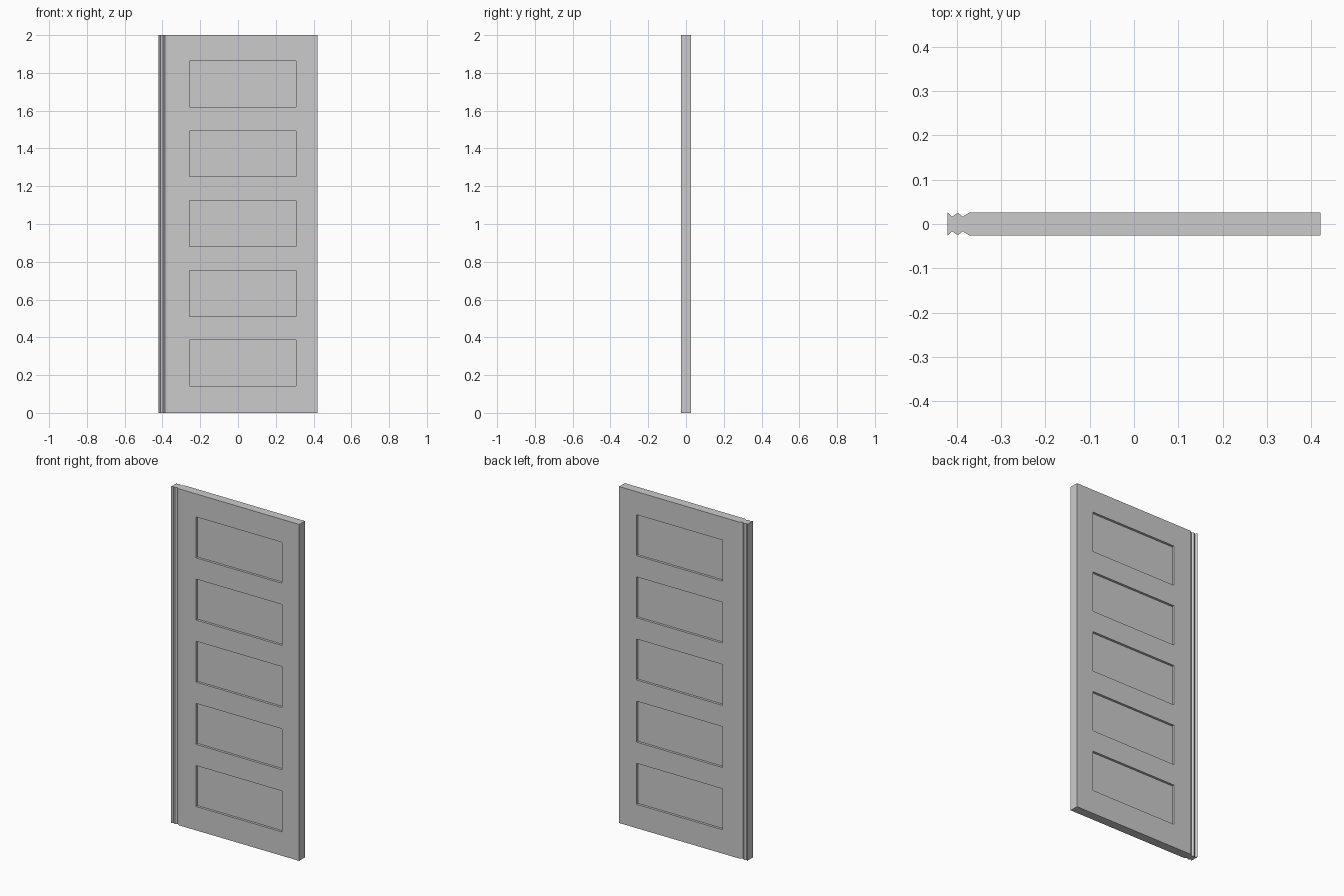
import bpy, bmesh
from mathutils import Vector

if "Cube" in bpy.data.objects:
    bpy.data.objects.remove(bpy.data.objects["Cube"])

HALF_W, HALF_T, HEIGHT = 0.421, 0.0265, 2.0
PANEL_X = (-0.257, 0.308)
PANEL_H, PITCH, FIRST_Z, DEPTH = 0.243, 0.3695, 0.142, 0.014
panels = [(FIRST_Z + i * PITCH, FIRST_Z + i * PITCH + PANEL_H) for i in range(5)]

# Door cross-section: plain right edge, two V grooves on both faces at the left
side = [(HALF_W, HALF_T), (-0.371, HALF_T), (-0.387, 0.0165), (-0.398, 0.0255),
        (-0.411, 0.0165), (-HALF_W, HALF_T)]
profile = side + [(x, -y) for x, y in reversed(side)]

bm = bmesh.new()
base = bm.faces.new([bm.verts.new((x, y, 0)) for x, y in profile])
top = bmesh.ops.extrude_face_region(bm, geom=[base], use_keep_orig=True)["geom"]
bmesh.ops.translate(bm, vec=(0, 0, HEIGHT),
                    verts=[g for g in top if isinstance(g, bmesh.types.BMVert)])


# Score the slab along the panel borders
def cut(co, normal):
    bmesh.ops.bisect_plane(bm, geom=bm.verts[:] + bm.edges[:] + bm.faces[:],
                           plane_co=co, plane_no=normal)


for x in PANEL_X:
    cut((x, 0, 0), (1, 0, 0))
for pair in panels:
    for z in pair:
        cut((0, 0, z), (0, 0, 1))
bmesh.ops.recalc_face_normals(bm, faces=bm.faces[:])


# Sink the five panels on the front and the back
def is_panel(face):
    c = face.calc_center_median()
    return (abs(face.normal.y) > 0.99 and PANEL_X[0] < c.x < PANEL_X[1]
            and any(a < c.z < b for a, b in panels))


bm.normal_update()
bmesh.ops.inset_individual(bm, faces=[f for f in bm.faces if is_panel(f)],
                           thickness=0.0, depth=-DEPTH)
bmesh.ops.recalc_face_normals(bm, faces=bm.faces[:])

mesh = bpy.data.meshes.new("panelled_door")
bm.to_mesh(mesh)
bm.free()
door = bpy.data.objects.new("panelled_door", mesh)
bpy.context.collection.objects.link(door)
